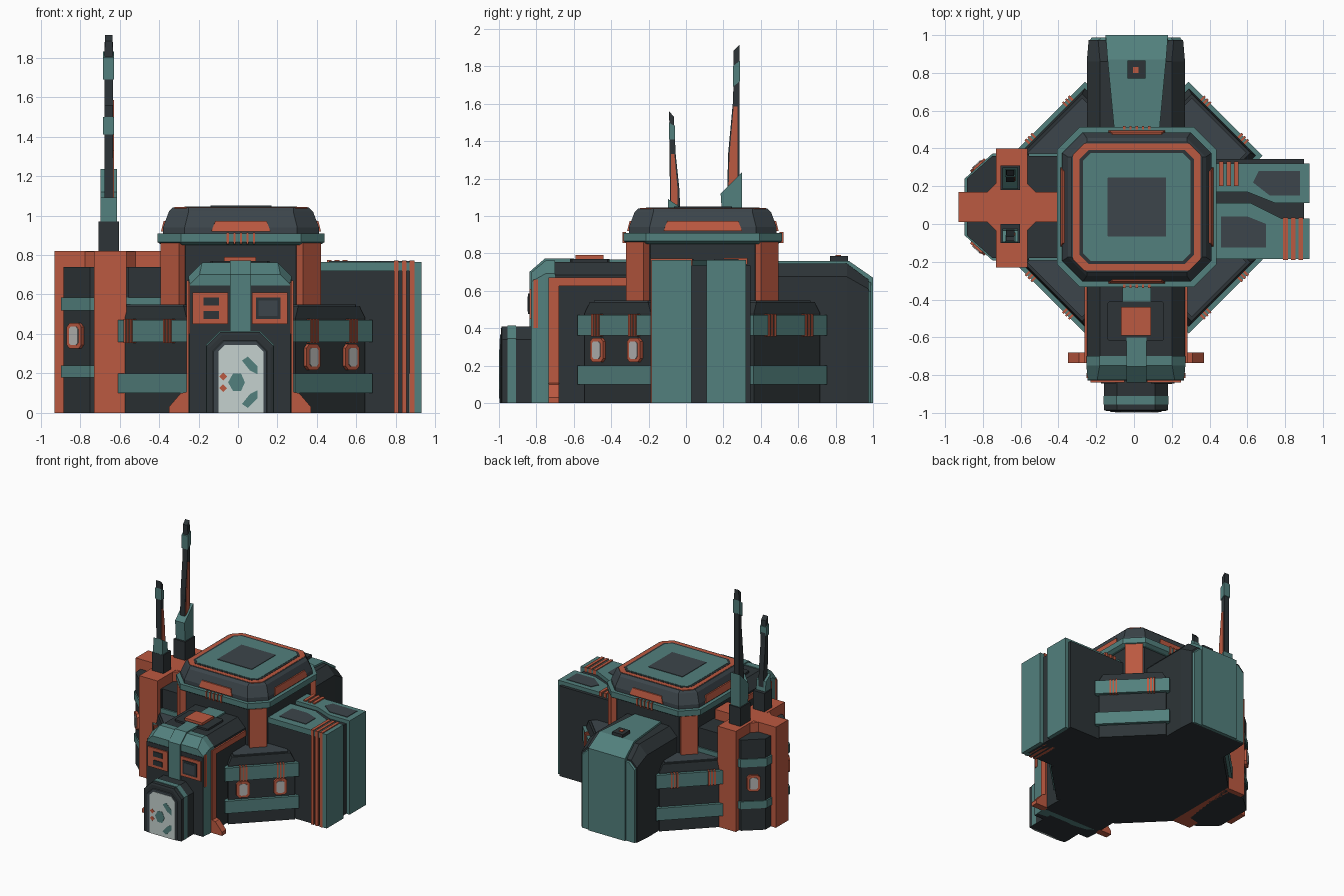
import bpy, bmesh, math
from mathutils import Matrix, Vector

if "Cube" in bpy.data.objects:
    bpy.data.objects.remove(bpy.data.objects["Cube"])


def material(name, rgb):
    m = bpy.data.materials.new(name)
    m.diffuse_color = (*rgb, 1)
    m.use_nodes = True
    m.node_tree.nodes["Principled BSDF"].inputs["Base Color"].default_value = m.diffuse_color
    return m


DARK = material("dark_steel", (0.026, 0.034, 0.038))
GREY = material("slate_grey", (0.045, 0.060, 0.070))
TEAL = material("teal", (0.085, 0.215, 0.205))
ORANGE = material("burnt_orange", (0.50, 0.100, 0.052))
WHITE = material("pale_grey", (0.56, 0.64, 0.62))
SILVER = material("window_silver", (0.48, 0.48, 0.47))
CX, CY = 0.015, 0.09
I = Matrix()


def loft(name, rings, mat, M=I):
    """Skin closed rings of equal length and cap both ends."""
    bm = bmesh.new()
    vs = [[bm.verts.new(M @ Vector(p)) for p in r] for r in rings]
    n = len(rings[0])
    for a, b in zip(vs, vs[1:]):
        for i in range(n):
            bm.faces.new((a[i], a[(i + 1) % n], b[(i + 1) % n], b[i]))
    bm.faces.new(vs[0][::-1])
    bm.faces.new(vs[-1])
    bmesh.ops.recalc_face_normals(bm, faces=bm.faces)
    me = bpy.data.meshes.new(name)
    bm.to_mesh(me)
    bm.free()
    me.materials.append(mat)
    ob = bpy.data.objects.new(name, me)
    bpy.context.collection.objects.link(ob)
    return ob


def poly(name, pts, axis, a, b, mat, M=I):
    """Extrude a 2D outline along an axis from a to b."""
    def at(p, d):
        return {'x': (d, p[0], p[1]), 'y': (p[0], d, p[1]), 'z': (p[0], p[1], d)}[axis]
    return loft(name, [[at(p, d) for p in pts] for d in (a, b)], mat, M)


def rect(x0, x1, y0, y1):
    return [(x0, y0), (x1, y0), (x1, y1), (x0, y1)]


def cut_rect(x0, x1, y0, y1, c):
    return [(x0 + c, y0), (x1 - c, y0), (x1, y0 + c), (x1, y1 - c),
            (x1 - c, y1), (x0 + c, y1), (x0, y1 - c), (x0, y0 + c)]


def box(name, x0, x1, y0, y1, z0, z1, mat, M=I):
    return poly(name, rect(x0, x1, y0, y1), 'z', z0, z1, mat, M)


def octs(name, levels, mat):
    """Chamfered square stack about the tower axis: (half, chamfer, z)."""
    return loft(name, [[(x, y, z) for x, y in cut_rect(CX - h, CX + h, CY - h, CY + h, c)]
                       for h, c, z in levels], mat)


def arch(w, h, c, y, x=0.01):
    return [(x - w, y, 0), (x + w, y, 0), (x + w, y, h - c), (x + w - c, y, h),
            (x - w + c, y, h), (x - w, y, h - c)]


def window(name, t, z, x, M):
    poly(name + "_frame", cut_rect(t - .05, t + .05, z - .065, z + .065, .02), 'x', x - .02, x + .015, ORANGE, M)
    poly(name + "_glass", cut_rect(t - .03, t + .03, z - .047, z + .047, .012), 'x', x, x + .02, SILVER, M)


# central tower, rim and cap
octs("tower_body", [(.38, .10, 0), (.38, .10, .87)], DARK)
octs("tower_rim", [(.40, .11, .85), (.423, .12, .865), (.423, .12, .91)], TEAL)
octs("tower_cap", [(.395, .11, .90), (.395, .11, .94), (.365, .10, 1.02), (.345, .08, 1.04)], GREY)
octs("cap_orange_ring", [(.337, .06, 1.03), (.337, .06, 1.042)], ORANGE)
octs("cap_dark_ring", [(.303, .05, 1.03), (.303, .05, 1.044)], DARK)
octs("cap_teal_plate", [(.285, .04, 1.03), (.285, .04, 1.046)], TEAL)
octs("cap_centre_plate", [(.155, .002, 1.03), (.155, .002, 1.05)], GREY)
for k in range(4):
    M = Matrix.Translation((CX, CY, 0)) @ Matrix.Rotation(k * math.pi / 2, 4, 'Z')
    w = .21 if k % 2 == 0 else .15
    loft("cap_marker", [[(.36, -w, .915), (.36, w, .915), (.36, w - .02, .975), (.36, -w + .02, .975)],
                        [(.405, -w, .92), (.405, w, .92), (.392, w - .02, .972), (.392, -w + .02, .972)]], ORANGE, M)
    if k % 2:
        for i in range(5):
            y = (i - 2) * .033
            box("rim_stripe", .41, .43, y - .006, y + .006, .855, .915, ORANGE, M)

# four diagonal blocks with bands, stripes and corner pillars
for k, side in enumerate(("front_right", "back_right", "back_left", "front_left")):
    M = Matrix.Translation((CX, CY - .003, 0)) @ Matrix.Rotation(math.radians(90 * k - 45), 4, 'Z')
    loft(side + "_block", [[(x, y, z) for x, y in rect(.15, o, -w, w)]
                           for o, w, z in ((.64, .25, 0), (.64, .25, .48), (.63, .22, .54))], DARK, M)
    box(side + "_block_roof", .40, .615, -.205, .205, .53, .548, GREY, M)
    box(side + "_pillar", .40, .51, -.065, .065, .50, .86, ORANGE, M)
    for z0, z1 in ((.10, .20), (.36, .47)):
        box(side + "_band", .55, .665, -.277, .277, z0, z1, TEAL, M)
    for t in (-.14, .14):
        for i in (-1, 0, 1):
            y = t + i * .022
            box(side + "_band_stripe", .64, .672, y - .006, y + .006, .355, .475, ORANGE, M)
        if k == 0:
            window("block_window", t, .283, .645, M)

# front arm with teal brow and centre strip
loft("front_arm", [arch(.26, .755, .07, -.25), arch(.26, .755, .07, -.74), arch(.25, .68, .05, -.81)], DARK)
loft("front_brow", [arch(.262, .762, .07, -.70), arch(.262, .762, .07, -.75), arch(.255, .70, .05, -.825),
                    arch(.255, .66, .02, -.825)][:3], TEAL)
box("brow_underside", -.245, .265, -.829, -.80, 0, .645, DARK)
poly("front_centre_strip", [(-.60, .74), (-.60, .772), (-.755, .772), (-.838, .70), (-.838, .38), (-.80, .38)],
     'x', -.04, .065, TEAL)
box("front_roof_strip", -.06, .09, -.43, -.28, .74, .768, TEAL)
poly("roof_hatch_base", cut_rect(-.14, .16, -.62, -.41, .01), 'z', .74, .77, DARK)
box("roof_hatch", -.07, .09, -.59, -.44, .76, .79, ORANGE)
for s in (-1, 1):
    M = Matrix.Translation((.01, 0, 0)) @ Matrix.Diagonal((s, 1, 1, 1))
    poly("arm_side_frame", [(-.735, 0), (-.68, 0), (-.68, .625), (-.30, .625), (-.30, .67), (-.735, .67)],
         'x', .25, .272, ORANGE, M)
    poly("arm_foot", [(.25, 0), (.36, 0), (.36, .03), (.30, .10), (.25, .11)], 'y', -.735, -.68, ORANGE, M)
    box("front_orange_panel", .06, .24, -.838, -.81, .45, .61, ORANGE, M)
    box("panel_corner_trim", .235, .262, -.815, -.79, .40, .66, ORANGE, M)
box("panel_screen", .09, .215, -.845, -.82, .475, .585, DARK)
box("panel_screen_glass", .105, .20, -.848, -.83, .49, .57, GREY)
for z in (.475, .545):
    box("panel_slot", -.175, -.095, -.844, -.82, z, z + .04, DARK)

# door porch and painted door
loft("door_porch", [arch(.17, .41, .07, -.75), arch(.17, .41, .07, -.985), arch(.155, .395, .065, -.99)], DARK)
loft("porch_band", [arch(.172, .415, .07, -.955), arch(.172, .415, .07, -.91)], TEAL)
loft("door_frame", [arch(.145, .375, .055, -.98), arch(.135, .365, .055, -.994)], GREY)
loft("door", [arch(.115, .345, .035, -.98, .015), arch(.115, .345, .035, -.997, .015)], WHITE)
poly("door_hexagon", [(-.05, .155), (-.025, .11), (.015, .11), (.035, .155), (.015, .20), (-.025, .20)],
     'y', -.999, -.99, TEAL)
for s in (-1, 1):
    M = Matrix.Translation((0, 0, .155)) @ Matrix.Diagonal((1, 1, s, 1))
    poly("door_chevron", [(.02, .11), (.05, .13), (.10, .08), (.10, .04), (.06, .06)], 'y', -.999, -.99, TEAL, M)
    poly("door_diamond", [(-.075, .01), (-.055, .03), (-.075, .05), (-.095, .03)], 'y', -.999, -.99, ORANGE, M)

# back arm
loft("back_arm", [arch(.26, .745, .07, .35), arch(.26, .745, .07, .86), arch(.25, .66, .05, .975)], DARK)
loft("back_wall", [arch(.25, .655, .05, .96), arch(.235, .645, .05, .988)], TEAL)
loft("back_roof_strip", [[(CX - w, y, z - d), (CX + w, y, z - d), (CX + w, y, z), (CX - w, y, z)]
                         for w, y, z, d in ((.115, .45, .76, .03), (.155, .87, .76, .03), (.165, 1.0, .67, .03))], TEAL)
box("back_centre_panel", -.15, .18, .96, 1.0, 0, .67, TEAL)
box("back_hatch", -.035, .06, .77, .865, .74, .785, DARK)
box("back_hatch_light", -.005, .025, .80, .83, .77, .79, ORANGE)

# right arm: two modules with a dark gap
box("right_arm", .35, .90, -.175, .345, 0, .735, DARK)
poly("right_front_roof", [(.40, -.185), (.93, -.185), (.93, .03), (.78, .03), (.62, .11), (.40, .11)], 'z', .72, .765, TEAL)
poly("right_front_inset", [(.46, -.125), (.70, -.125), (.70, 0), (.60, .04), (.46, .04)], 'z', .75, .769, GREY)
poly("right_back_roof", [(.40, .17), (.60, .17), (.75, .11), (.93, .11), (.93, .32), (.40, .32)], 'z', .72, .765, TEAL)
poly("right_back_inset", [(.63, .22), (.72, .15), (.88, .15), (.88, .28), (.66, .28)], 'z', .75, .769, GREY)
for y0, y1 in ((-.185, .03), (.11, .32)):
    box("right_end_plate", .89, .93, y0, y1, 0, .74, TEAL)
box("right_end_corner", .865, .92, -.185, -.15, 0, .2, TEAL)
for i in range(3):
    x = .79 + i * .04
    box("right_arm_stripe", x, x + .024, -.19, .034, 0, .772, ORANGE)
    x = .45 + i * .04
    box("right_roof_stripe", x, x + .024, .20, .33, .74, .775, ORANGE)

# left tower: dark hull, bands and orange cross
def hull(d):
    return [(-.35, -.18 - d), (-.75, -.18 - d), (-.885 - d, -.06), (-.885 - d, .24), (-.75, .36 + d), (-.35, .36 + d)]


poly("left_hull", hull(0), 'z', 0, .74, DARK)
for z0, z1 in ((.18, .24), (.52, .585)):
    poly("left_band", hull(.012), 'z', z0, z1, TEAL)
box("left_spine", -.93, -.76, .01, .17, 0, .82, ORANGE)
box("left_beam", -.78, -.38, .01, .17, .60, .82, ORANGE)
box("left_cross_wall", -.73, -.565, -.23, .40, 0, .82, ORANGE)
box("left_inner_wall", -.60, -.555, -.19, .37, 0, .74, DARK)
poly("left_cross_hub", cut_rect(-.78, -.515, -.035, .215, .05), 'z', .6, .818, ORANGE)
for s in (-1, 1):
    M = Matrix.Translation((-.818, .09 + s * .21, 0)) @ Matrix.Rotation(s * math.radians(132), 4, 'Z')
    window("left_window", 0, .39, .005, M)

# antennas on the left tower
AX = -.655


def blade(name, pts, h, mat):
    poly(name, pts, 'x', AX - h, AX + h, mat)


box("tall_antenna_base", AX - .052, AX + .052, .18, .31, .80, .97, DARK)
blade("tall_antenna_foot", [(.20, .9), (.30, .9), (.30, 1.235), (.185, 1.12)], .042, TEAL)
blade("tall_antenna_shaft", [(.22, 1.1), (.285, 1.1), (.285, 1.88), (.26, 1.85), (.25, 1.6), (.225, 1.33)], .022, DARK)
poly("tall_antenna_panel", [(.228, 1.16), (.275, 1.2), (.275, 1.585), (.255, 1.585), (.232, 1.32)],
     'x', AX, AX + .027, ORANGE)
blade("tall_antenna_collar", [(.25, 1.69), (.288, 1.72), (.288, 1.83), (.25, 1.80)], .028, TEAL)
blade("tall_antenna_tip", [(.255, 1.80), (.285, 1.83), (.285, 1.915), (.255, 1.885)], .02, DARK)
box("short_antenna_base", AX - .052, AX + .052, -.10, .0, .80, .97, DARK)
blade("short_antenna_foot", [(-.10, .9), (-.02, .9), (-.035, 1.05), (-.095, 1.09)], .042, TEAL)
blade("short_antenna_shaft", [(-.085, 1.0), (-.03, 1.0), (-.035, 1.14), (-.055, 1.33), (-.065, 1.53), (-.09, 1.56)], .022, DARK)
poly("short_antenna_panel", [(-.08, 1.06), (-.045, 1.06), (-.045, 1.14), (-.062, 1.33), (-.08, 1.33)],
     'x', AX, AX + .027, ORANGE)
blade("short_antenna_collar", [(-.092, 1.41), (-.06, 1.41), (-.06, 1.48), (-.092, 1.50)], .028, TEAL)
